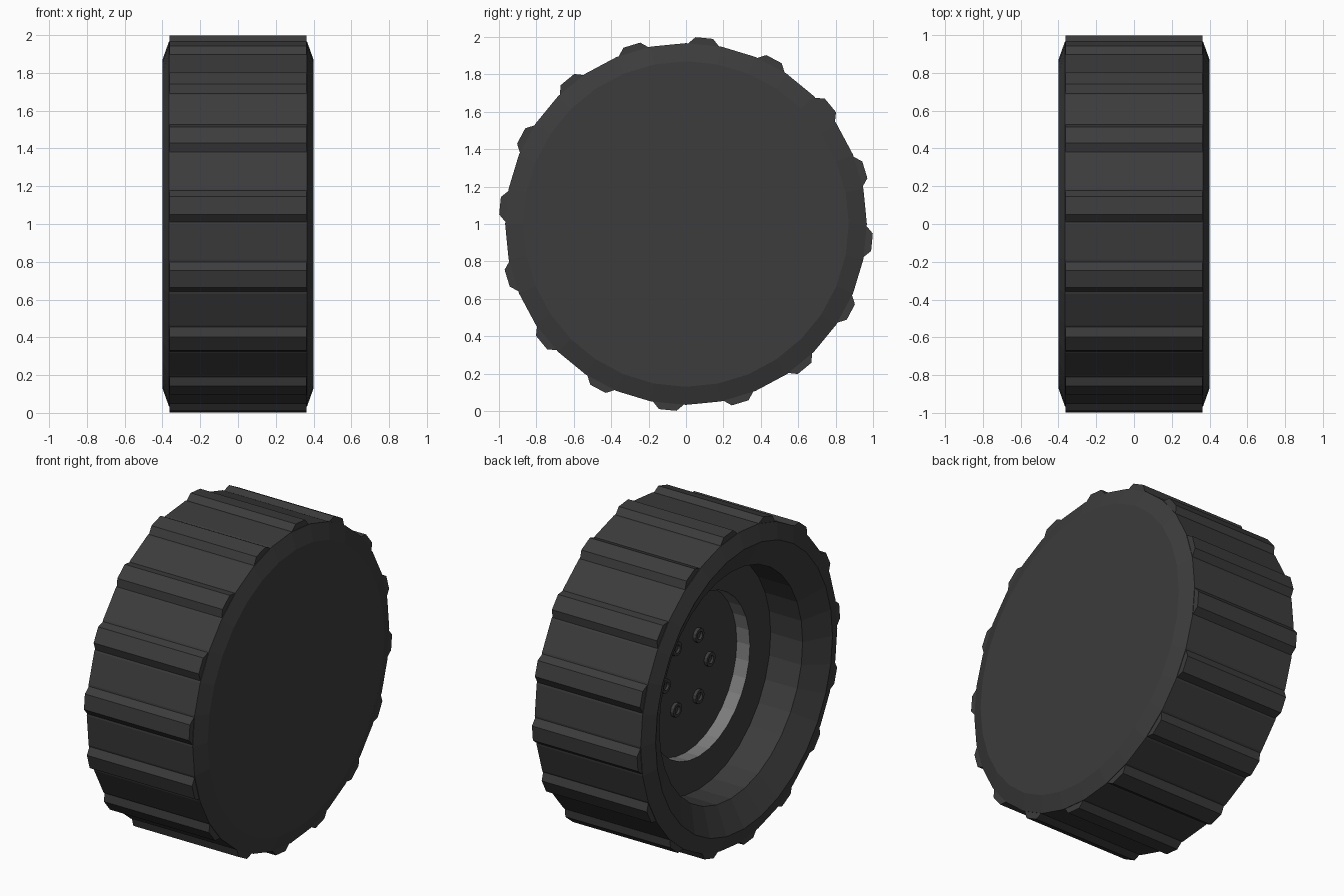
import bpy, bmesh
from math import sin, cos, pi, radians

if "Cube" in bpy.data.objects:
    bpy.data.objects.remove(bpy.data.objects["Cube"])

SIDES = 32          # facets of the tyre
AXLE_Z = 1.0


def material(name, value):
    m = bpy.data.materials.new(name)
    m.diffuse_color = (value, value, value, 1)
    m.use_nodes = True
    m.node_tree.nodes["Principled BSDF"].inputs["Base Color"].default_value = m.diffuse_color
    return m


def finish(bm, name, mat):
    bmesh.ops.remove_doubles(bm, verts=bm.verts, dist=1e-5)
    me = bpy.data.meshes.new(name)
    bm.to_mesh(me)
    bm.free()
    me.materials.append(mat)
    ob = bpy.data.objects.new(name, me)
    bpy.context.collection.objects.link(ob)
    return ob


def lathe(bm, profile, sides, cy=0.0, cz=AXLE_Z):
    """Spin (x, radius) points about an axle along x; radius 0 closes with a cap."""
    rings = []
    for x, r in profile:
        if r == 0:
            rings.append([bm.verts.new((x, cy, cz))])
        else:
            rings.append([bm.verts.new((x, cy + r * sin(2 * pi * i / sides),
                                        cz + r * cos(2 * pi * i / sides)))
                          for i in range(sides)])
    for a, b in zip(rings, rings[1:]):
        for i in range(sides):
            j = (i + 1) % sides
            if len(a) == 1:
                bm.faces.new((a[0], b[j], b[i]))
            elif len(b) == 1:
                bm.faces.new((a[i], a[j], b[0]))
            else:
                bm.faces.new((a[i], a[j], b[j], b[i]))


rubber = material("rubber", 0.045)
metal = material("rim_metal", 0.2)

# Tyre: closed outer face, chamfered shoulders, stepped well on the -x side
bm = bmesh.new()
lathe(bm, [(0.4, 0), (0.4, 0.87), (0.365, 0.967), (-0.365, 0.967), (-0.4, 0.87),
           (-0.31, 0.705), (-0.09, 0.705), (-0.09, 0.5)], SIDES)
finish(bm, "tyre", rubber)

# Tread lugs: a tapered bar on every second facet
bm = bmesh.new()
section = [(-0.09, 0.955), (-0.047, 0.999), (0.047, 0.999), (0.09, 0.955)]
for k in range(SIDES // 2):
    a = 2 * pi / SIDES * (2 * k + 0.5)
    ends = [[bm.verts.new((x, h * sin(a) + s * cos(a), AXLE_Z + h * cos(a) - s * sin(a)))
             for s, h in section] for x in (-0.362, 0.362)]
    bm.faces.new(ends[0])
    bm.faces.new(ends[1][::-1])
    for i in range(4):
        j = (i + 1) % 4
        bm.faces.new((ends[0][j], ends[0][i], ends[1][i], ends[1][j]))
bmesh.ops.recalc_face_normals(bm, faces=bm.faces)
finish(bm, "tread_lugs", rubber)

# Rim: bright wall of the inner well
bm = bmesh.new()
lathe(bm, [(-0.09, 0.5), (0, 0.5)], SIDES)
finish(bm, "rim_wall", metal)

# Hub plate at the bottom of the well
bm = bmesh.new()
lathe(bm, [(0, 0.5), (0, 0)], SIDES)
finish(bm, "hub_plate", rubber)

# Six hollow wheel nuts
bm = bmesh.new()
for k in range(6):
    t = radians(30 + 60 * k)
    lathe(bm, [(0, 0.043), (-0.02, 0.043), (-0.02, 0.025), (-0.005, 0.025), (-0.005, 0)],
          12, 0.22 * sin(t), AXLE_Z + 0.22 * cos(t))
finish(bm, "wheel_nuts", rubber)
